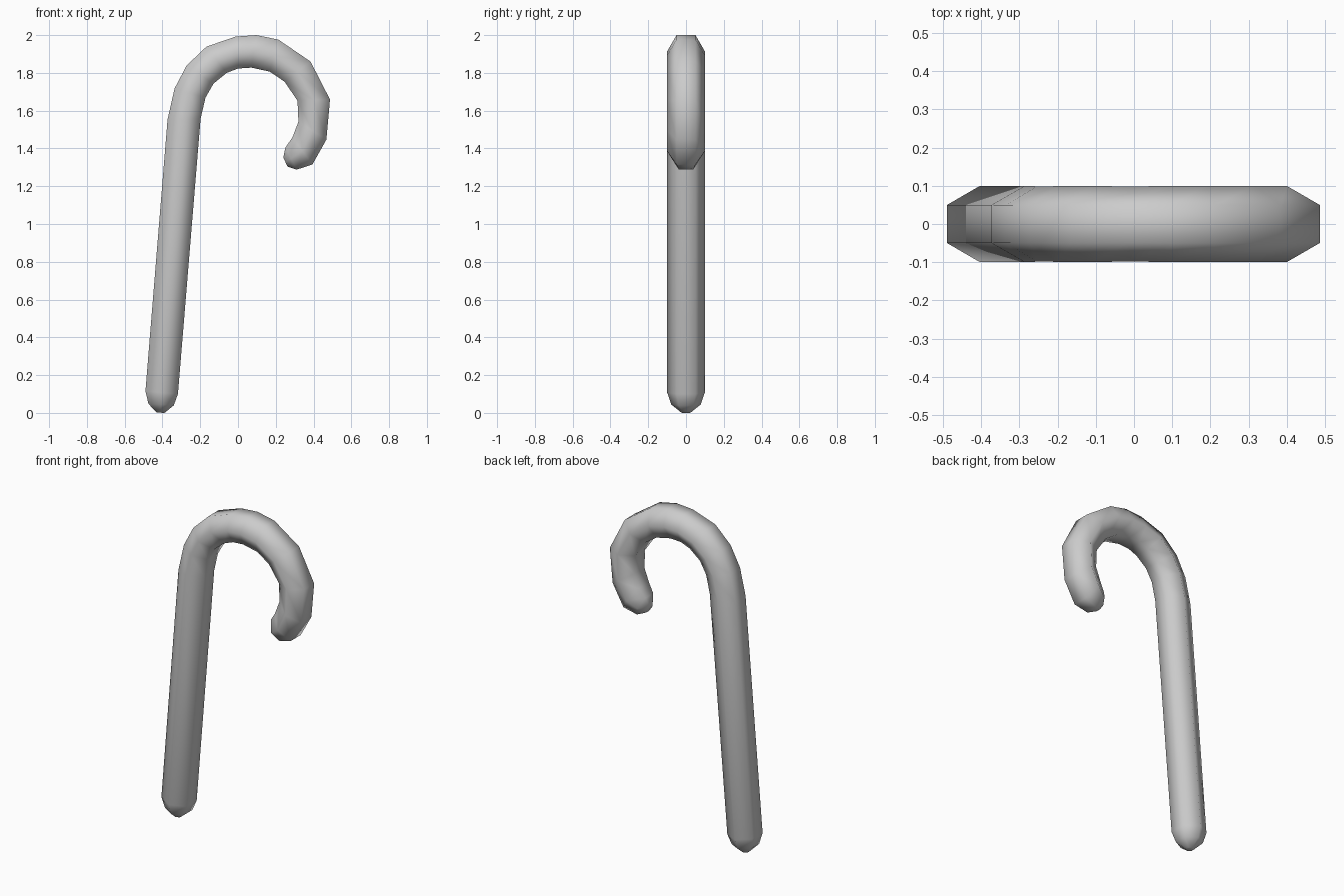
import bpy, bmesh
from mathutils import Vector

if "Cube" in bpy.data.objects:
    bpy.data.objects.remove(bpy.data.objects["Cube"])

# Cane profile in the XZ plane: (outer x, outer z, inner x, inner z) per ring
RINGS = [
    (-.431, .002, -.389, .000), (-.474, .048, -.340, .040),
    (-.490, .115, -.318, .100), (-.373, 1.553, -.198, 1.558),
    (-.336, 1.717, -.172, 1.669), (-.272, 1.839, -.130, 1.743),
    (-.167, 1.939, -.060, 1.800), (-.013, 1.992, .000, 1.823),
    (.098, 2.000, .071, 1.828), (.214, 1.976, .167, 1.807),
    (.384, 1.860, .246, 1.754), (.487, 1.659, .315, 1.653),
    (.468, 1.447, .320, 1.542), (.394, 1.315, .288, 1.458),
    (.310, 1.288, .251, 1.405), (.262, 1.304, .240, 1.352),
]

bm = bmesh.new()


def hex_ring(ox, oz, ix, iz):
    """Six-sided cross-section with flats facing in and out of the bend."""
    o, i = Vector((ox, 0, oz)), Vector((ix, 0, iz))
    r = min((o - i).length / 2 / 0.866, 0.1)
    y = Vector((0, r, 0))
    mid = (o + i) / 2
    return [bm.verts.new(p) for p in
            (o - y / 2, o + y / 2, mid + y, i + y / 2, i - y / 2, mid - y)]


# Shaft, hook and rounded ends as one swept skin
rings = [hex_ring(*r) for r in RINGS]
for a, b in zip(rings, rings[1:]):
    for k in range(6):
        n = (k + 1) % 6
        bm.faces.new((a[k], a[n], b[n], b[k]))
bm.faces.new(rings[0])
bm.faces.new(rings[-1])
bmesh.ops.recalc_face_normals(bm, faces=bm.faces)
for f in bm.faces:
    f.smooth = True

mesh = bpy.data.meshes.new("hooked_cane")
bm.to_mesh(mesh)
bm.free()
cane = bpy.data.objects.new("hooked_cane", mesh)
bpy.context.collection.objects.link(cane)
